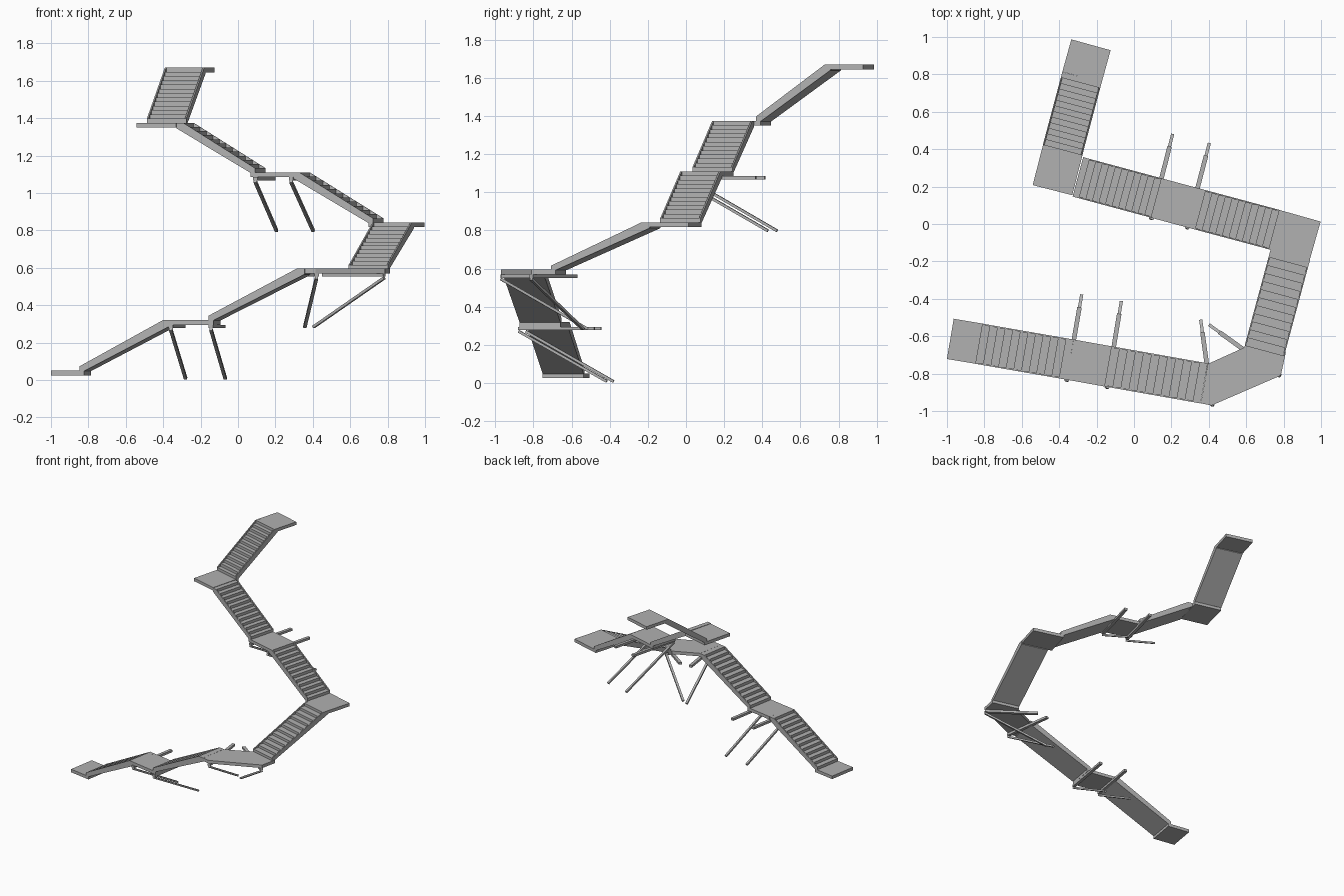
import bpy, bmesh
from mathutils import Vector, Matrix

cube = bpy.data.objects.get("Cube")
if cube:
    bpy.data.objects.remove(cube, do_unlink=True)

grey = bpy.data.materials.new("concrete_grey")
grey.use_nodes = True
COLOUR = (0.44, 0.44, 0.44, 1)
grey.diffuse_color = COLOUR
grey.node_tree.nodes["Principled BSDF"].inputs["Base Color"].default_value = COLOUR

WIDTH = 0.218      # overall stair width
SIDE = 0.008       # side plate thickness
SLAB = 0.025       # landing thickness


def prism(name, points, offset, matrix=Matrix()):
    """Extrude a flat polygon along an offset and place it."""
    bm = bmesh.new()
    face = bm.faces.new([bm.verts.new(p) for p in points])
    grown = bmesh.ops.extrude_face_region(bm, geom=[face])["geom"]
    bmesh.ops.translate(bm, vec=offset, verts=[g for g in grown if isinstance(g, bmesh.types.BMVert)])
    bmesh.ops.recalc_face_normals(bm, faces=bm.faces)
    mesh = bpy.data.meshes.new(name)
    bm.to_mesh(mesh)
    bm.free()
    mesh.materials.append(grey)
    obj = bpy.data.objects.new(name, mesh)
    obj.matrix_world = matrix
    bpy.context.collection.objects.link(obj)
    return obj


def frame(a, b):
    """Local x runs from a to b, local z stays as upright as possible."""
    d = (b - a).normalized()
    side = Vector((0, 0, 1)).cross(d).normalized()
    m = Matrix((d, side, d.cross(side))).transposed().to_4x4()
    m.translation = a
    return m


def bar(name, a, b, width, height):
    a, b = Vector(a), Vector(b)
    w, h = width / 2, height / 2
    section = [(0, -w, -h), (0, w, -h), (0, w, h), (0, -w, h)]
    return prism(name, section, ((b - a).length, 0, 0), frame(a, b))


def landing(name, a, b, top):
    z = top - SLAB / 2
    return bar(name, (*a, z), (*b, z), WIDTH, SLAB)


def flight(name, a, b, low, high, steps):
    a, b = Vector((*a, 0)), Vector((*b, 0))
    run, rise = (b - a).length, (high - low) / steps
    going = run / steps
    m = frame(a, b)
    under = [(run, high - 0.03), (0.025, low - 0.003), (0, low)]
    # Stepped body
    outline = []
    for i in range(steps):
        outline += [(i * going, low + (i + 1) * rise), ((i + 1) * going, low + (i + 1) * rise)]
    outline += under
    inner = WIDTH / 2 - SIDE
    prism(name + "_steps", [(s, -inner, z) for s, z in outline], (0, 2 * inner, 0), m)
    # Side plates follow the line of the step edges
    plate = [(0, low + rise), (run - going, high), (run, high)] + under
    for label, w in (("right", -WIDTH / 2), ("left", inner)):
        prism(f"{name}_{label}_side", [(s, w, z) for s, z in plate], (0, SIDE, 0), m)


# Flights: start, end, lower level, upper level, steps
LEVELS = (0.05, 0.32, 0.595, 0.842, 1.11, 1.375, 1.67)
FLIGHTS = [
    ((-0.83, -0.64), (-0.342, -0.725), 12),
    ((-0.14, -0.761), (0.375, -0.852), 12),
    ((0.697, -0.679), (0.836, -0.163), 12),
    ((0.75, -0.03), (0.32, 0.085), 12),
    ((0.12, 0.139), (-0.30, 0.252), 12),
    ((-0.382, 0.395), (-0.278, 0.785), 13),
]
for i, (a, b, steps) in enumerate(FLIGHTS):
    flight(f"flight_{i + 1}", a, b, LEVELS[i], LEVELS[i + 1], steps)

# Rectangular landings
landing("bottom_landing", (-0.982, -0.614), (-0.805, -0.644), LEVELS[0])
landing("first_landing", (-0.342, -0.725), (-0.113, -0.766), LEVELS[1])
landing("right_turn_landing", (0.968, -0.092), (0.727, -0.024), LEVELS[3])
landing("upper_landing", (0.32, 0.085), (0.096, 0.145), LEVELS[4])
landing("left_turn_landing", (-0.436, 0.181), (-0.375, 0.419), LEVELS[5])
landing("top_landing", (-0.278, 0.785), (-0.23, 0.958), LEVELS[6])

# Angled corner landing
corner = [(0.357, -0.959), (0.415, -0.97), (0.785, -0.81), (0.812, -0.685),
          (0.6, -0.63), (0.59, -0.66), (0.395, -0.748)]
prism("corner_landing", [(x, y, LEVELS[2]) for x, y in corner], (0, 0, -SLAB))

# Supports: cantilever beam with a diagonal strut under it
SUPPORTS = [
    (1, (-0.36, -0.84), (-0.28, -0.38)),
    (1, (-0.145, -0.878), (-0.068, -0.415)),
    (2, (0.42, -0.972), (0.357, -0.515)),
    (2, (0.782, -0.812), (0.403, -0.54)),
    (4, (0.092, 0.025), (0.206, 0.478)),
    (4, (0.283, -0.025), (0.402, 0.43)),
]
for i, (level, near, far) in enumerate(SUPPORTS):
    under = LEVELS[level] - SLAB
    near, far = Vector(near), Vector(far)
    end = near.lerp(far, 0.86)
    bar(f"support_beam_{i + 1}", (*near, under - 0.009), (*end, under - 0.009), 0.024, 0.018)
    bar(f"support_strut_{i + 1}", (*near, under - 0.024), (*far, under - 0.287), 0.017, 0.014)
